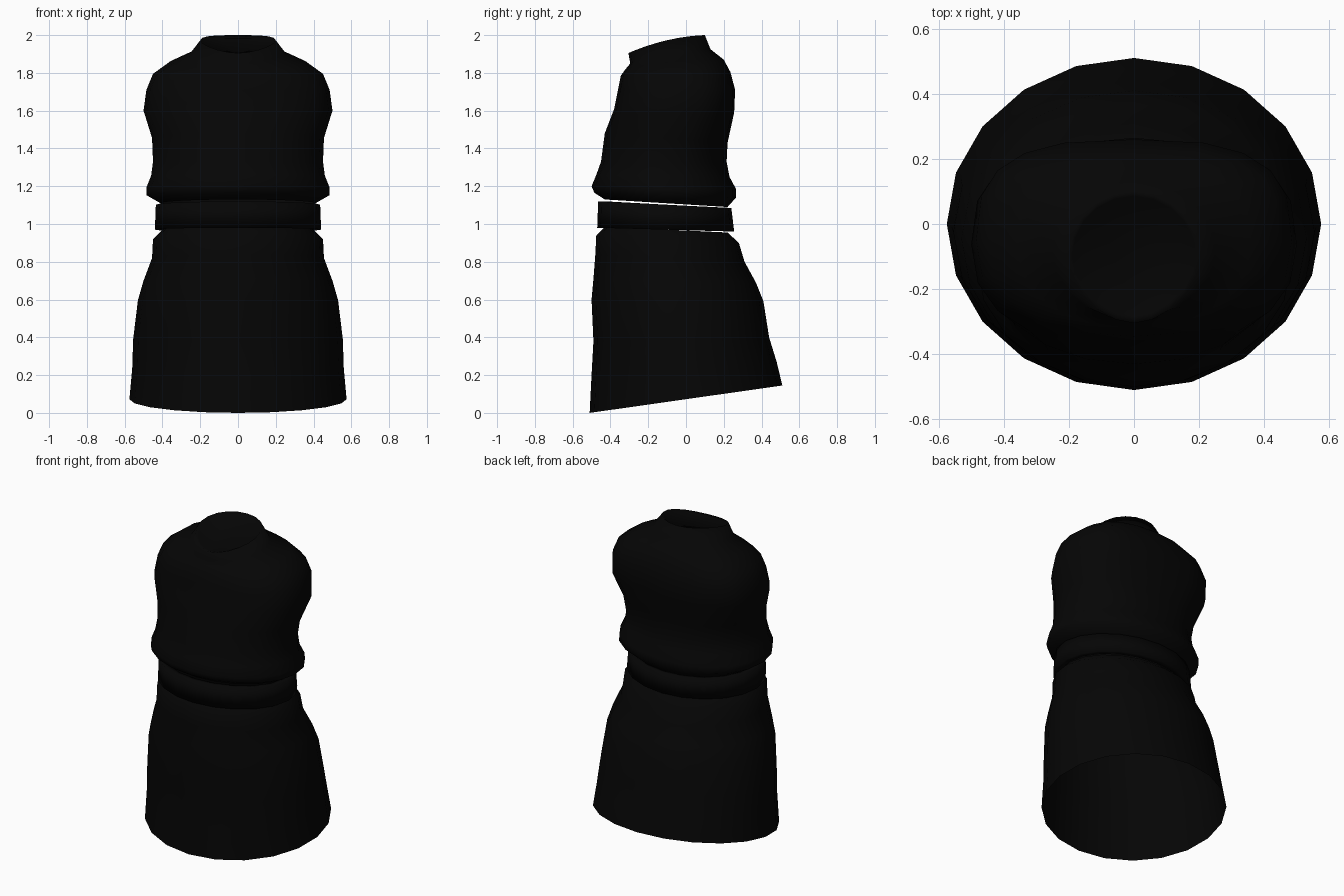
import bpy, bmesh, math

N = 20  # sides around the garment


def material(name, v):
    m = bpy.data.materials.new(name)
    m.diffuse_color = (v, v, v, 1)
    return m


BLACK = material("black cloth", 0.0016)


def ring(bm, half_w, y_front, z_front, y_back, z_back, p_front=2.0, p_back=2.0, bow=0.0):
    """Tilted super-ellipse ring; separate roundness front and back."""
    verts = []
    cy, ry = (y_front + y_back) / 2, (y_back - y_front) / 2
    for i in range(N):
        a = 2 * math.pi * i / N
        c, s = math.cos(a), math.sin(a)
        p = p_back if s > 0 else p_front
        x = math.copysign(abs(c) ** (2 / p), c) if abs(c) > 1e-6 else 0
        y = math.copysign(abs(s) ** (2 / p), s) if abs(s) > 1e-6 else 0
        t = (y + 1) / 2
        z = z_front + (z_back - z_front) * t + bow * 4 * t * (1 - t)
        verts.append(bm.verts.new((half_w * x, cy + ry * y, z)))
    return verts


def loft(name, rows, cap_end=False, closed=False):
    bm = bmesh.new()
    rings = [ring(bm, *r) for r in rows]
    pairs = list(zip(rings, rings[1:]))
    if closed:
        pairs.append((rings[-1], rings[0]))
    for a, b in pairs:
        for i in range(N):
            j = (i + 1) % N
            bm.faces.new((a[i], a[j], b[j], b[i]))
    if cap_end:
        bm.faces.new(rings[-1])
    bmesh.ops.recalc_face_normals(bm, faces=bm.faces[:])
    for f in bm.faces:
        f.smooth = True
    me = bpy.data.meshes.new(name)
    bm.to_mesh(me)
    bm.free()
    ob = bpy.data.objects.new(name, me)
    bpy.context.collection.objects.link(ob)
    me.materials.append(BLACK)
    return ob


# Flared skirt with a slanted open hem
loft("skirt", [
    (0.575, -0.51, 0.00, 0.51, 0.145),
    (0.56, -0.50, 0.20, 0.48, 0.27),
    (0.555, -0.49, 0.38, 0.44, 0.40),
    (0.53, -0.50, 0.60, 0.41, 0.59),
    (0.50, -0.49, 0.71, 0.37, 0.69),
    (0.455, -0.48, 0.84, 0.31, 0.80),
    (0.45, -0.475, 0.94, 0.28, 0.90),
    (0.40, -0.43, 0.985, 0.22, 0.955),
])

# Belt band, a closed loop of four rings
loft("belt", [
    (0.40, -0.43, 0.985, 0.21, 0.965),
    (0.44, -0.47, 0.98, 0.255, 0.96),
    (0.435, -0.465, 1.12, 0.24, 1.085),
    (0.40, -0.43, 1.12, 0.21, 1.085),
], closed=True)

# Bloused bodice, shoulders and raised collar with a slightly sunken neck
loft("bodice", [
    (0.41, -0.43, 1.13, 0.22, 1.09, 2.0, 2.1),
    (0.485, -0.485, 1.165, 0.265, 1.14, 2.0, 2.2),
    (0.485, -0.50, 1.20, 0.265, 1.185, 2.0, 2.2),
    (0.46, -0.475, 1.26, 0.23, 1.25, 2.0, 2.2),
    (0.45, -0.45, 1.33, 0.215, 1.33, 2.0, 2.2),
    (0.455, -0.43, 1.48, 0.22, 1.43, 2.1, 2.4),
    (0.50, -0.38, 1.61, 0.255, 1.59, 2.4, 2.7),
    (0.485, -0.36, 1.71, 0.26, 1.71, 2.4, 2.9),
    (0.45, -0.345, 1.785, 0.235, 1.805, 2.3, 2.9),
    (0.36, -0.32, 1.82, 0.20, 1.87, 2.2, 2.5, 0.015),
    (0.25, -0.295, 1.85, 0.13, 1.925, 2.0, 2.0, 0.02),
    (0.20, -0.305, 1.905, 0.10, 2.00, 1.8, 2.0, 0.02),
    (0.19, -0.285, 1.90, 0.085, 1.985, 1.8, 2.0, 0.02),
], cap_end=True)
